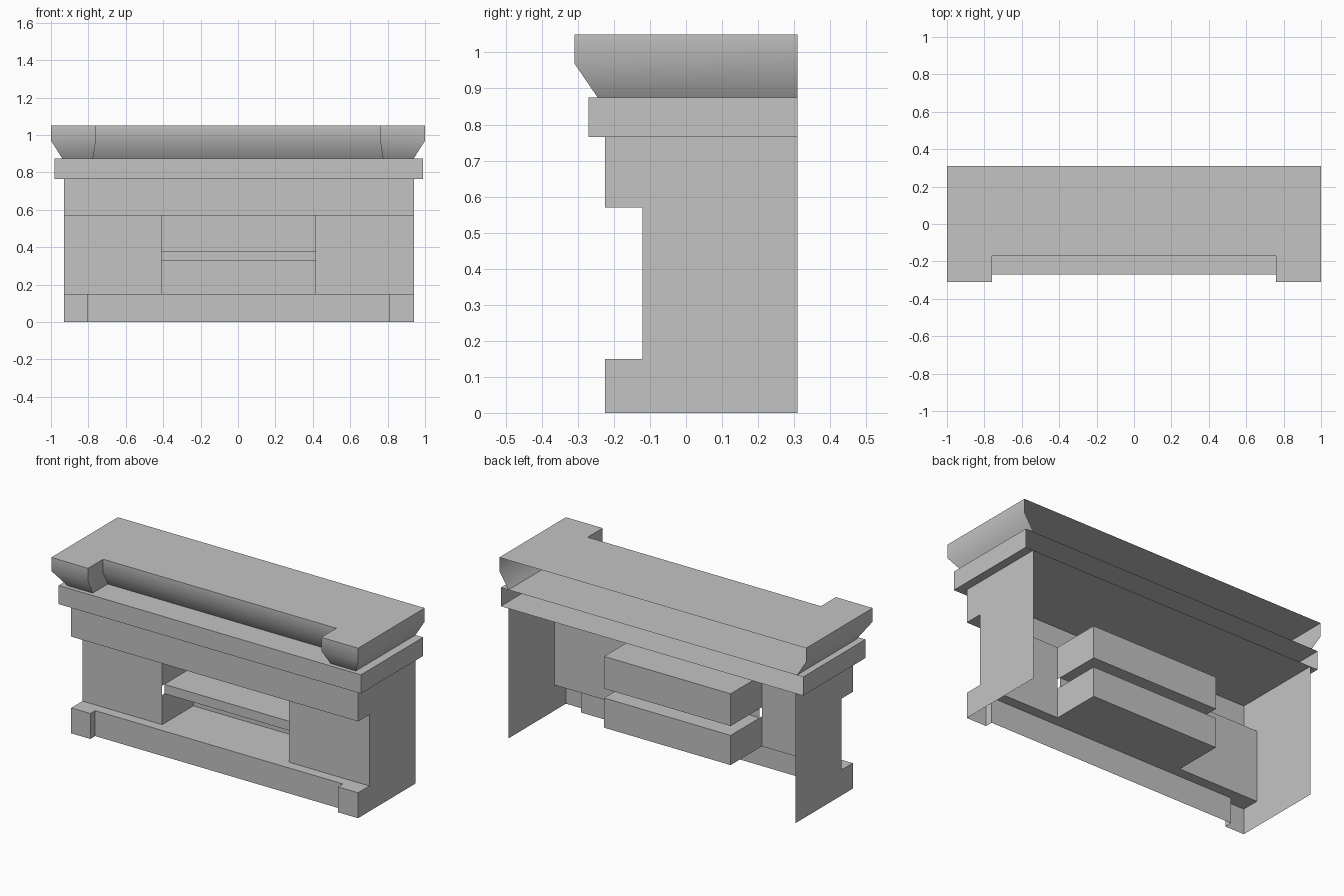
import bpy, bmesh, math

cube = bpy.data.objects.get("Cube")
if cube:
    bpy.data.objects.remove(cube, do_unlink=True)

GREY = (0.55, 0.55, 0.55, 1)
grey = bpy.data.materials.new("plain grey")
grey.use_nodes = True
grey.diffuse_color = GREY
grey.node_tree.nodes["Principled BSDF"].inputs["Base Color"].default_value = GREY


def loft(name, rings, bottom=False, top=False):
    """Skin open rings of 3D points, optionally capping the first and last."""
    bm = bmesh.new()
    rows = [[bm.verts.new(p) for p in ring] for ring in rings]
    for a, b in zip(rows, rows[1:]):
        for i in range(len(a) - 1):
            bm.faces.new((a[i], a[i + 1], b[i + 1], b[i]))
    if bottom:
        bm.faces.new(rows[0][::-1])
    if top:
        bm.faces.new(rows[-1])
    # soften gentle bends, keep corners sharp
    bm.normal_update()
    for f in bm.faces:
        f.smooth = True
    for e in bm.edges:
        e.smooth = len(e.link_faces) == 2 and e.calc_face_angle() < math.radians(50)
    mesh = bpy.data.meshes.new(name)
    bm.to_mesh(mesh)
    bm.free()
    mesh.materials.append(grey)
    obj = bpy.data.objects.new(name, mesh)
    bpy.context.collection.objects.link(obj)
    return obj


def wall(name, path, heights, **caps):
    """Raise a plan path through the given heights."""
    return loft(name, [[(x, y, z) for x, y in path] for z in heights], **caps)


def around(x0, x1, front, back):
    """Plan path round the left, front and right, open at the back."""
    return [(x0, back), (x0, front), (x1, front), (x1, back)]


def notched(x0, x1, front, back, n0, n1, inset):
    """Same path with the middle of the front set back."""
    return [(x0, back), (x0, front), (n0, front), (n0, inset),
            (n1, inset), (n1, front), (x1, front), (x1, back)]


BACK, FRONT, PANEL = 0.31, -0.225, -0.12
X0, X1 = -0.93, 0.94
R0, R1, RBACK = -0.41, 0.415, 0.17

# Mantel top: upright edge, then a sloped underside
upper = notched(-1, 1, -0.31, BACK, -0.76, 0.76, -0.17)
lower = notched(-0.94, 0.94, -0.245, BACK, -0.775, 0.775, -0.105)
loft("mantel_top", [[(x, y, z) for x, y in path]
                    for path, z in ((lower, 0.875), (upper, 0.97), (upper, 1.05))], top=True)

# Moulding board and frieze
wall("moulding_board", around(-0.98, 0.99, -0.27, BACK), (0.765, 0.875), bottom=True, top=True)
wall("frieze", around(X0, X1, FRONT, PANEL), (0.57, 0.765), bottom=True)

# Side walls and front panels beside the opening
wall("right_side", [(X0, BACK), (X0, PANEL)], (0, 0.765))
wall("left_side", [(X1, PANEL), (X1, BACK)], (0, 0.765))
wall("right_panel", [(X0, PANEL), (R0, PANEL)], (0.15, 0.57))
wall("left_panel", [(R1, PANEL), (X1, PANEL)], (0.15, 0.57))

# Base with corner feet
wall("base", notched(X0, X1, FRONT, PANEL, -0.805, 0.81, -0.18), (0, 0.15), top=True)

# Recess, facing inward, split by the hollow shelf
inside = around(R0, R1, RBACK, PANEL)[::-1]
wall("recess_lower", inside, (0.15, 0.325), bottom=True)
wall("recess_upper", inside, (0.38, 0.57), top=True)
shelf = [(RBACK, 0.38), (-0.1, 0.38), (-0.1, 0.325), (RBACK, 0.325)]
loft("shelf", [[(x, y, z) for y, z in shelf] for x in (R0, R1)])
